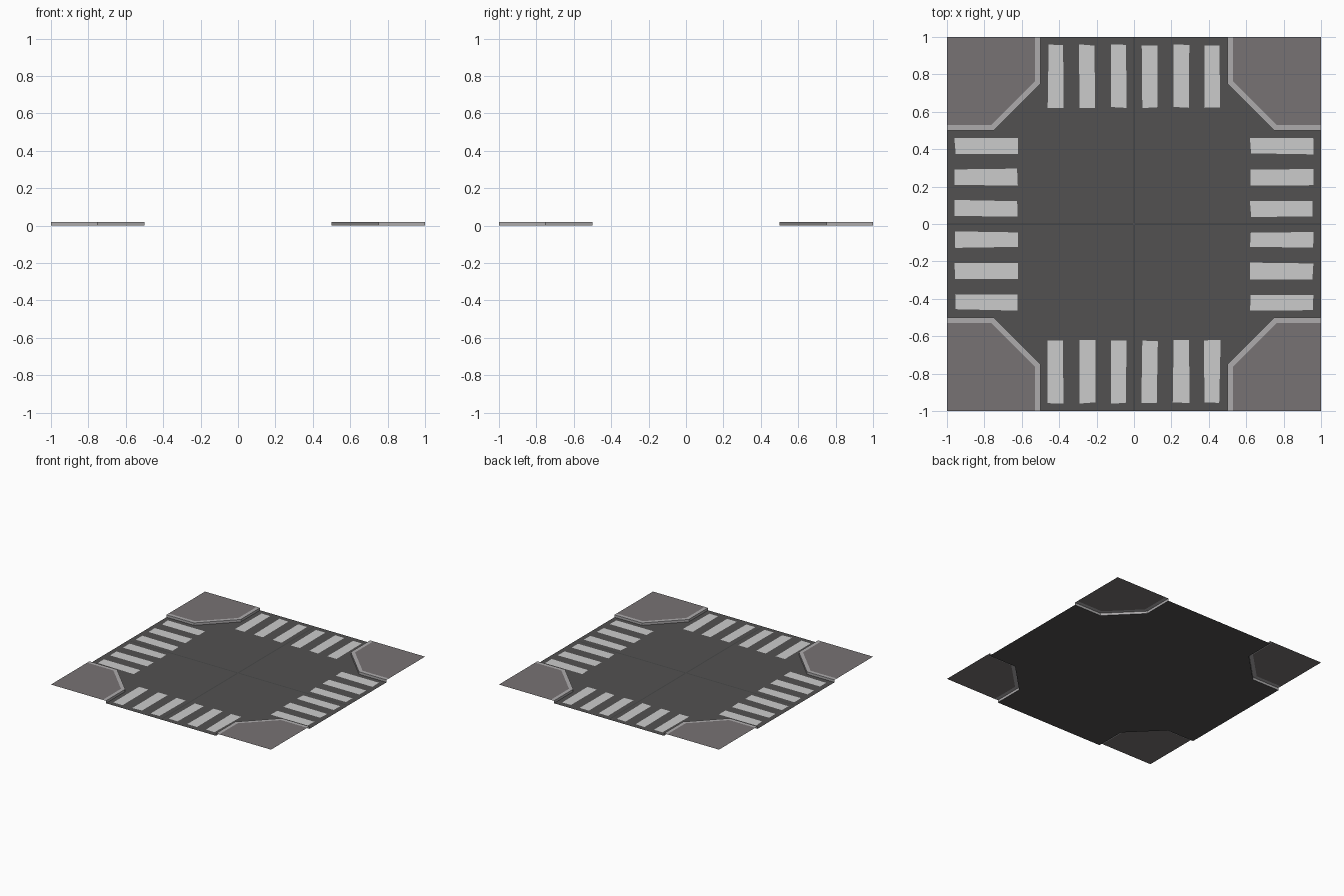
import bpy, math, random
from mathutils import Matrix

if "Cube" in bpy.data.objects:
    bpy.data.objects.remove(bpy.data.objects["Cube"])

random.seed(4)
H = 0.02       # pavement height


def material(name, r, g, b):
    m = bpy.data.materials.new(name)
    m.diffuse_color = (r, g, b, 1)
    m.use_nodes = True
    m.node_tree.nodes["Principled BSDF"].inputs["Base Color"].default_value = m.diffuse_color
    return m


asphalt = material("asphalt", 0.085, 0.083, 0.083)
dark_asphalt = material("dark_asphalt", 0.065, 0.064, 0.064)
paint = material("paint", 0.66, 0.66, 0.66)
kerb_stone = material("kerb_stone", 0.42, 0.41, 0.415)
paving = material("paving", 0.185, 0.17, 0.175)


def sheet(name, faces, mat, turn=0):
    """Mesh from a list of faces, turned by quarter turns around z."""
    verts, polys = [], []
    for f in faces:
        polys.append(range(len(verts), len(verts) + len(f)))
        verts += f
    me = bpy.data.meshes.new(name)
    me.from_pydata(verts, [], [list(p) for p in polys])
    me.transform(Matrix.Rotation(turn * math.pi / 2, 4, 'Z'))
    me.materials.append(mat)
    me.update()
    ob = bpy.data.objects.new(name, me)
    bpy.context.collection.objects.link(ob)
    return ob


def rect(x0, x1, y0, y1, z):
    return [(x0, y0, z), (x1, y0, z), (x1, y1, z), (x0, y1, z)]


# Kerb lines of the back right corner, road side and pavement side
outer = [(0.5, 1), (0.5, 0.75), (0.75, 0.5), (1, 0.5)]
inner = [(0.53, 1), (0.53, 0.762), (0.762, 0.53), (1, 0.53)]

for q in range(4):
    # Road quadrant, cut out around the pavement corner
    road = [(0, 0), (1, 0)] + outer[::-1] + [(0, 1)]
    sheet(f"road_{q}", [[(x, y, 0) for x, y in road]], asphalt, q)

    # Kerb: upright face and flat top strip
    kerb = []
    for i in range(3):
        a, b, c, d = outer[i], outer[i + 1], inner[i + 1], inner[i]
        kerb.append([(*a, 0), (*b, 0), (*b, H), (*a, H)])
        kerb.append([(*a, H), (*b, H), (*c, H), (*d, H)])
    sheet(f"kerb_{q}", kerb, kerb_stone, q)

    # Raised pavement corner
    sheet(f"pavement_{q}", [[(1, 1, H)] + [(x, y, H) for x, y in inner]], paving, q)

    # Crossing stripes, slightly uneven like hand-laid paint
    stripes = []
    for k in range(6):
        x = -0.4175 + k * 0.167
        r = rect(x - 0.042, x + 0.042, 0.623, 0.957, 0.001)
        stripes.append([(px + random.uniform(-.004, .004),
                         py + random.uniform(-.004, .004), pz) for px, py, pz in r])
    sheet(f"crossing_{q}", stripes, paint, q)

    # Dark seam from the middle of the junction to the edge
    sheet(f"seam_{q}", [rect(-0.006, 0.006, 0.006, 1, 0.0006)], dark_asphalt, q)
